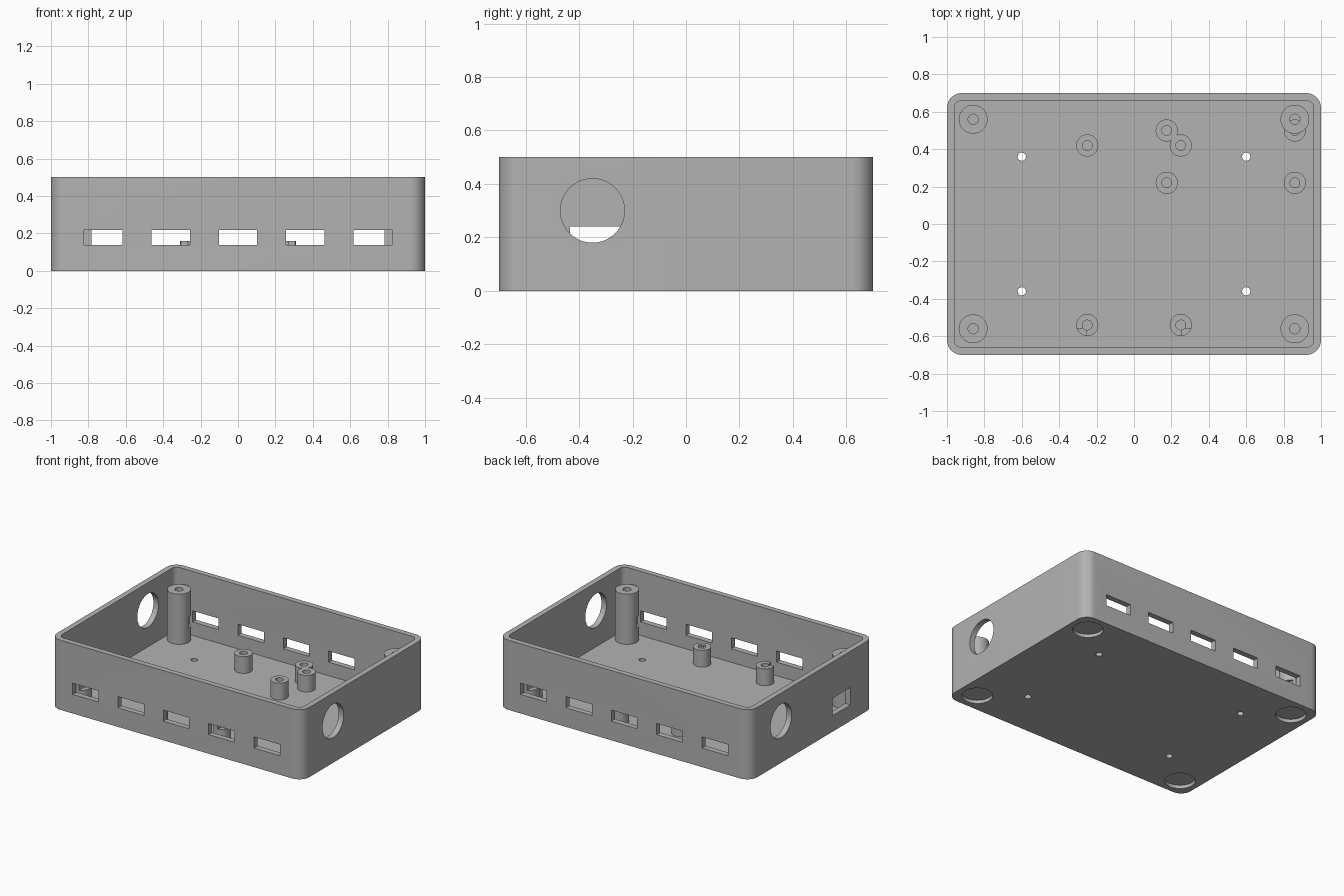
import bpy, bmesh, math
from mathutils import Matrix, Vector

cube = bpy.data.objects.get("Cube")
if cube:
    bpy.data.objects.remove(cube, do_unlink=True)

grey = bpy.data.materials.new("plain grey")
grey.use_nodes = True
colour = (0.45, 0.45, 0.45, 1)
grey.diffuse_color = colour
grey.node_tree.nodes["Principled BSDF"].inputs["Base Color"].default_value = colour

FLOOR = 0.04


def make(name, bm):
    bmesh.ops.recalc_face_normals(bm, faces=bm.faces[:])
    mesh = bpy.data.meshes.new(name)
    bm.to_mesh(mesh)
    bm.free()
    mesh.materials.append(grey)
    obj = bpy.data.objects.new(name, mesh)
    bpy.context.collection.objects.link(obj)
    return obj


def rounded_box(name, hx, hy, r, z0, z1, steps=10):
    """Upright block with rounded vertical corners."""
    bm = bmesh.new()
    verts = []
    for i, (sx, sy) in enumerate([(1, 1), (-1, 1), (-1, -1), (1, -1)]):
        for k in range(steps + 1):
            a = math.pi / 2 * (i + k / steps)
            verts.append(bm.verts.new((sx * (hx - r) + r * math.cos(a),
                                       sy * (hy - r) + r * math.sin(a), z0)))
    base = bm.faces.new(verts)
    top = bmesh.ops.extrude_face_region(bm, geom=[base])["geom"]
    bmesh.ops.translate(bm, vec=(0, 0, z1 - z0),
                        verts=[v for v in top if isinstance(v, bmesh.types.BMVert)])
    return make(name, bm)


def box(name, centre, size):
    bm = bmesh.new()
    bmesh.ops.create_cube(bm, size=1, matrix=Matrix.Translation(centre) @ Matrix.Diagonal((*size, 1)))
    return make(name, bm)


def cylinder(name, centre, r, length, axis="Z"):
    bm = bmesh.new()
    turn = Matrix.Rotation(math.pi / 2, 4, "Y") if axis == "X" else Matrix.Identity(4)
    bmesh.ops.create_cone(bm, cap_ends=True, segments=48, radius1=r, radius2=r,
                          depth=length, matrix=Matrix.Translation(centre) @ turn)
    return make(name, bm)


def upright(name, x, y, r, z0, z1):
    return cylinder(name, Vector((x, y, (z0 + z1) / 2)), r, z1 - z0)


def select(obj):
    bpy.ops.object.select_all(action="DESELECT")
    obj.select_set(True)
    bpy.context.view_layer.objects.active = obj


def cut(obj, cutters):
    select(obj)
    for c in cutters:
        mod = obj.modifiers.new("cut", "BOOLEAN")
        mod.operation, mod.solver, mod.object = "DIFFERENCE", "EXACT", c
        bpy.ops.object.modifier_apply(modifier=mod.name)


def finish(obj):
    select(obj)
    bpy.ops.object.shade_smooth_by_angle(angle=math.radians(30))


# Port windows in the front and back walls, deep enough to notch nearby posts
windows = [box("window_cutter", Vector((0.36 * i, 0.7 * s, 0.177)), (0.205, 0.28, 0.08))
           for s in (-1, 1) for i in range(-2, 3)]

corners = [(sx * 0.86, sy * 0.56) for sx in (-1, 1) for sy in (-1, 1)]

# Tray body
tray = rounded_box("tray", 1, 0.7, 0.08, 0, 0.5)
tray_cutters = [rounded_box("cavity_cutter", 0.96, 0.66, 0.04, FLOOR, 0.6)]
# Round cable openings and side slot
tray_cutters += [cylinder("cable_cutter", Vector((s, -0.35 * s, 0.3)), 0.12, 0.2, "X") for s in (-1, 1)]
tray_cutters.append(box("slot_cutter", Vector((-1, -0.335, 0.178)), (0.2, 0.2, 0.125)))
# Screw holes and foot recesses in the floor
tray_cutters += [upright("screw_cutter", sx * 0.6, sy * 0.36, 0.022, -0.1, 0.1)
                 for sx in (-1, 1) for sy in (-1, 1)]
tray_cutters += [upright("foot_cutter", x, y, 0.1, -0.1, 0.024) for x, y in corners]
cut(tray, tray_cutters + windows)
finish(tray)


def post(name, x, y, r, hole, top):
    obj = upright(name, x, y, r, FLOOR - 0.006, top)
    bore = upright("bore_cutter", x, y, hole, FLOOR + 0.002, top + 0.1)
    near = [w for w in windows
            if any((w.matrix_world @ v.co - Vector((x, y, 0.177))).length < 0.35 for v in w.data.vertices)]
    cut(obj, [bore] + near)
    finish(obj)
    bpy.data.objects.remove(bore, do_unlink=True)


# Tall lid posts in the corners
for n, (x, y) in enumerate(corners):
    post(f"corner_post_{n + 1}", x, y, 0.077, 0.027, 0.4)

# Short board standoffs
standoffs = [(-0.25, 0.42), (0.25, 0.42), (-0.25, -0.54), (0.25, -0.54),
             (0.175, 0.5), (0.175, 0.22), (0.86, 0.5), (0.86, 0.22)]
for n, (x, y) in enumerate(standoffs):
    post(f"standoff_{n + 1}", x, y, 0.059, 0.026, 0.16)

for c in tray_cutters + windows:
    bpy.data.objects.remove(c, do_unlink=True)
